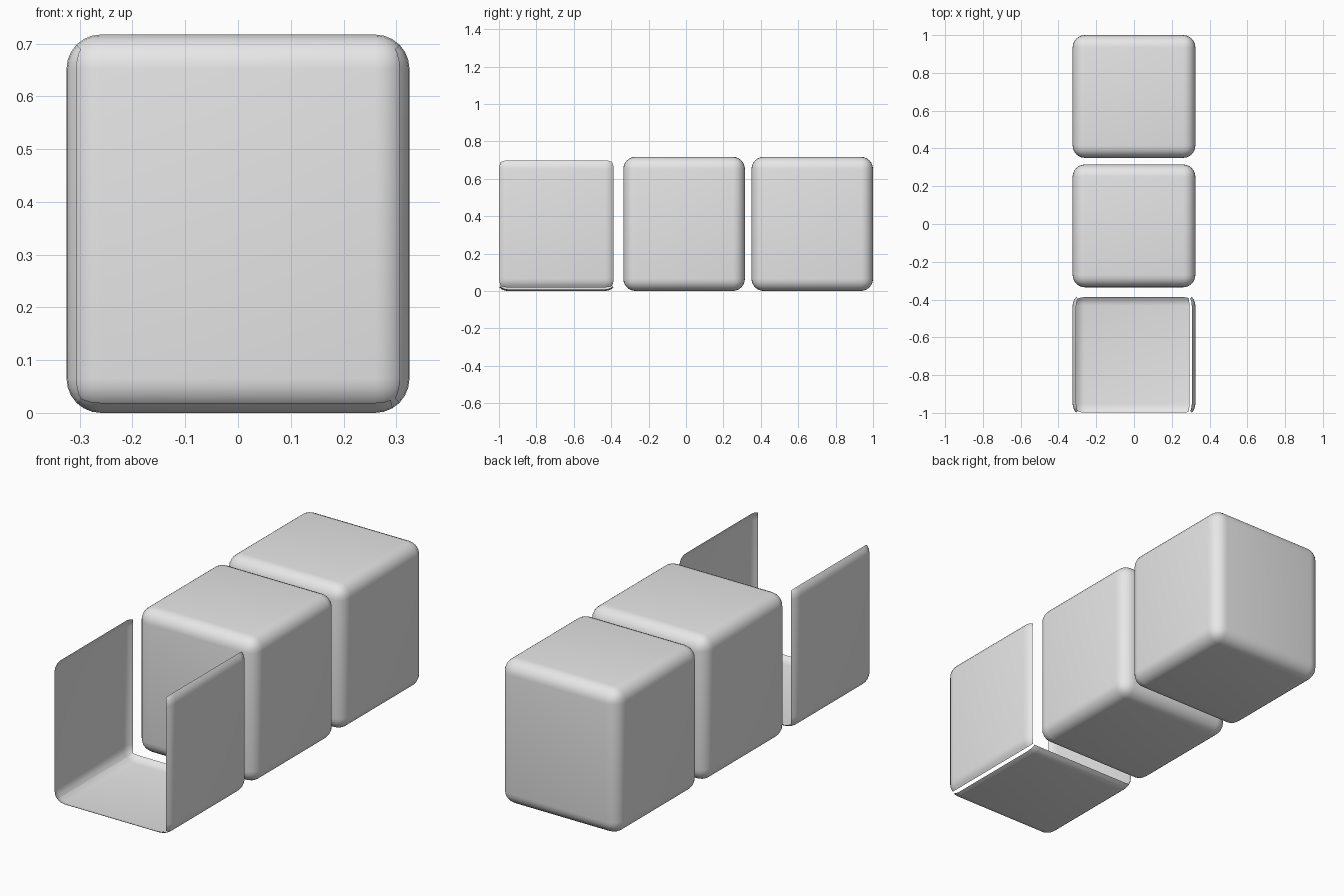
import bpy
import bmesh
from mathutils import Vector

cube = bpy.data.objects.get("Cube")
if cube:
    bpy.data.objects.remove(cube, do_unlink=True)

SIZE = Vector((0.65, 0.65, 0.717))
RADIUS = 0.065

grey = bpy.data.materials.new("light grey")
grey.use_nodes = True
grey.diffuse_color = (0.8, 0.8, 0.8, 1)
grey.node_tree.nodes["Principled BSDF"].inputs["Base Color"].default_value = (0.8, 0.8, 0.8, 1)


def facing(normal):
    """Name of the box side that a normal points to most strongly."""
    axis = max(range(3), key=lambda i: abs(normal[i]))
    return ("-" if normal[axis] < 0 else "+") + "xyz"[axis]


def rounded_box(name, y, keep=None):
    """Rounded box standing on the ground; keep picks the faces that stay."""
    bm = bmesh.new()
    bmesh.ops.create_cube(bm, size=1)
    bmesh.ops.scale(bm, vec=SIZE, verts=bm.verts)
    bmesh.ops.bevel(bm, geom=bm.edges[:], offset=RADIUS, segments=6,
                    profile=0.5, affect='EDGES')
    bm.normal_update()
    if keep:
        unwanted = [f for f in bm.faces if not keep(f.normal)]
        bmesh.ops.delete(bm, geom=unwanted, context='FACES')
    for face in bm.faces:
        face.smooth = True
    mesh = bpy.data.meshes.new(name)
    bm.to_mesh(mesh)
    bm.free()
    mesh.materials.append(grey)
    obj = bpy.data.objects.new(name, mesh)
    obj.location = (0, y, SIZE.z / 2)
    bpy.context.collection.objects.link(obj)
    return obj


# Two closed blocks
rounded_box("back_block", 0.675)
rounded_box("middle_block", -0.01)

# Open shell at the front: two sides and a floor, with a slit on the left
FRONT_Y = -0.693
rounded_box("left_panel", FRONT_Y, lambda n: facing(n) == "+x")
rounded_box("right_panel", FRONT_Y, lambda n: facing(n) == "-x")
rounded_box("floor_panel", FRONT_Y, lambda n: facing(n) == "-z" and n.x < 0.5)
